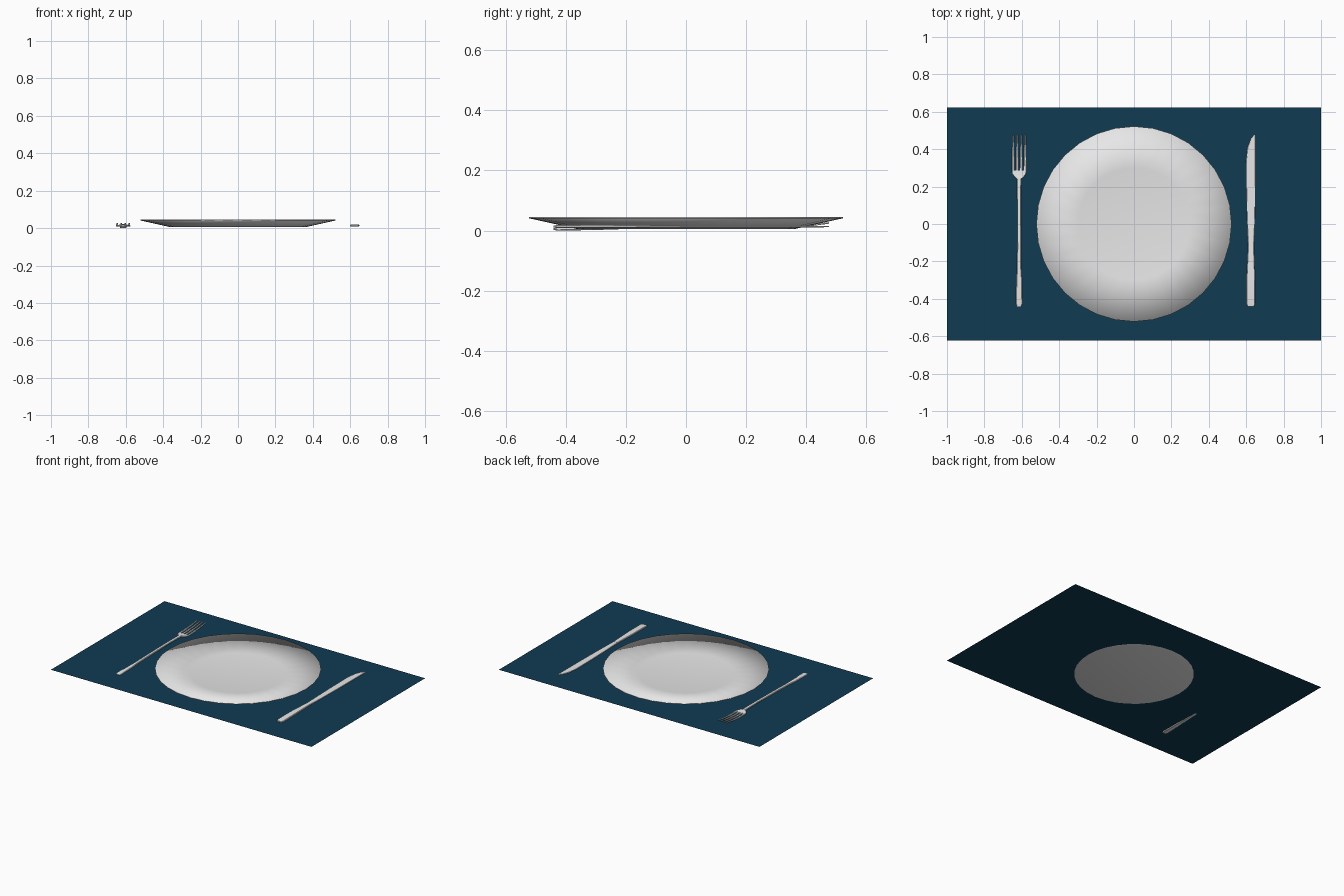
import bpy, bmesh, math

if "Cube" in bpy.data.objects:
    bpy.data.objects.remove(bpy.data.objects["Cube"])


def material(name, rgb):
    m = bpy.data.materials.new(name)
    m.diffuse_color = (*rgb, 1)
    m.use_nodes = True
    m.node_tree.nodes["Principled BSDF"].inputs["Base Color"].default_value = m.diffuse_color
    return m


NAVY = material("navy_cloth", (0.005, 0.043, 0.085))
WHITE = material("white_ceramic", (0.8, 0.8, 0.8))
STEEL = material("pale_steel", (0.8, 0.8, 0.8))


def finish(name, bm, mat):
    bmesh.ops.recalc_face_normals(bm, faces=bm.faces)
    me = bpy.data.meshes.new(name)
    bm.to_mesh(me)
    bm.free()
    me.materials.append(mat)
    ob = bpy.data.objects.new(name, me)
    bpy.context.collection.objects.link(ob)
    return ob


def loft(bm, rings, closed_ends=True):
    """Join equal-length point rings into a skin with capped ends."""
    loops = [[bm.verts.new(p) for p in ring] for ring in rings]
    n = len(loops[0])
    for a, b in zip(loops, loops[1:]):
        for i in range(n):
            j = (i + 1) % n
            bm.faces.new((a[i], a[j], b[j], b[i]))
    if closed_ends:
        bm.faces.new(loops[0])
        bm.faces.new(loops[-1])


def bar(bm, sections, chamfer=0.25):
    """Chamfered bar along y; each section is (y, x_left, x_right, z_low, z_high)."""
    rings = []
    for y, x0, x1, z0, z1 in sections:
        c = chamfer * min(x1 - x0, z1 - z0)
        rings.append([(x0 + c, y, z0), (x1 - c, y, z0), (x1, y, z0 + c), (x1, y, z1 - c),
                      (x1 - c, y, z1), (x0 + c, y, z1), (x0, y, z1 - c), (x0, y, z0 + c)])
    loft(bm, rings)


def smooth_by_angle(ob):
    bpy.ops.object.select_all(action='DESELECT')
    ob.select_set(True)
    bpy.context.view_layer.objects.active = ob
    bpy.ops.object.shade_smooth_by_angle(angle=math.radians(30))


# Placemat: a single flat sheet
bm = bmesh.new()
bm.faces.new([bm.verts.new((x, y, 0.008)) for x, y in
              ((-1, -0.623), (1, -0.623), (1, 0.623), (-1, 0.623))])
mat_ob = finish("placemat", bm, NAVY)

# Plate: turned profile, softly shaded all over
profile = [(0.36, 0.005), (0.522, 0.041), (0.522, 0.046), (0.30, 0.016)]
SEG = 32
bm = bmesh.new()
loft(bm, [[(r * math.cos(2 * math.pi * i / SEG), r * math.sin(2 * math.pi * i / SEG), z)
           for i in range(SEG)] for r, z in profile])
plate = finish("plate", bm, WHITE)
for p in plate.data.polygons:
    p.use_smooth = True

# Knife: handle and blade with a curved tip
bm = bmesh.new()
bar(bm, [(-0.44, 0.607, 0.642, 0.010, 0.017), (-0.425, 0.601, 0.648, 0.009, 0.019),
         (-0.28, 0.602, 0.647, 0.009, 0.020), (-0.12, 0.610, 0.641, 0.009, 0.018)])
smooth_by_angle(finish("knife_handle", bm, STEEL))

bm = bmesh.new()
bar(bm, [(-0.12, 0.610, 0.641, 0.010, 0.017), (0.00, 0.606, 0.645, 0.011, 0.016),
         (0.15, 0.602, 0.648, 0.011, 0.016), (0.34, 0.600, 0.649, 0.011, 0.016),
         (0.41, 0.608, 0.649, 0.011, 0.016), (0.455, 0.625, 0.649, 0.011, 0.016),
         (0.476, 0.642, 0.649, 0.012, 0.015)])
smooth_by_angle(finish("knife_blade", bm, STEEL))


# Fork: sections given as (y, half width, z low, z high) about its own axis
FX = -0.614


def centred(x, rows):
    return [(y, x - w, x + w, z0, z1) for y, w, z0, z1 in rows]


bm = bmesh.new()
bar(bm, centred(FX, [(-0.44, 0.012, 0.002, 0.009), (-0.425, 0.017, 0.000, 0.011),
                     (-0.30, 0.015, 0.002, 0.013), (-0.24, 0.011, 0.004, 0.015),
                     (-0.13, 0.010, 0.008, 0.018), (0.10, 0.010, 0.012, 0.021),
                     (0.245, 0.011, 0.011, 0.020)]))
smooth_by_angle(finish("fork_handle", bm, STEEL))

bm = bmesh.new()
bar(bm, centred(FX, [(0.240, 0.011, 0.011, 0.020), (0.252, 0.025, 0.010, 0.018),
                     (0.268, 0.036, 0.009, 0.016), (0.285, 0.038, 0.009, 0.015)]))
smooth_by_angle(finish("fork_head", bm, STEEL))

bm = bmesh.new()
for k in (-1.5, -0.5, 0.5, 1.5):
    bar(bm, centred(FX + k * 0.0213,
                    [(0.275, 0.0065, 0.009, 0.015), (0.34, 0.006, 0.009, 0.015),
                     (0.41, 0.005, 0.014, 0.020), (0.475, 0.0035, 0.023, 0.028)]))
smooth_by_angle(finish("fork_tines", bm, STEEL))
